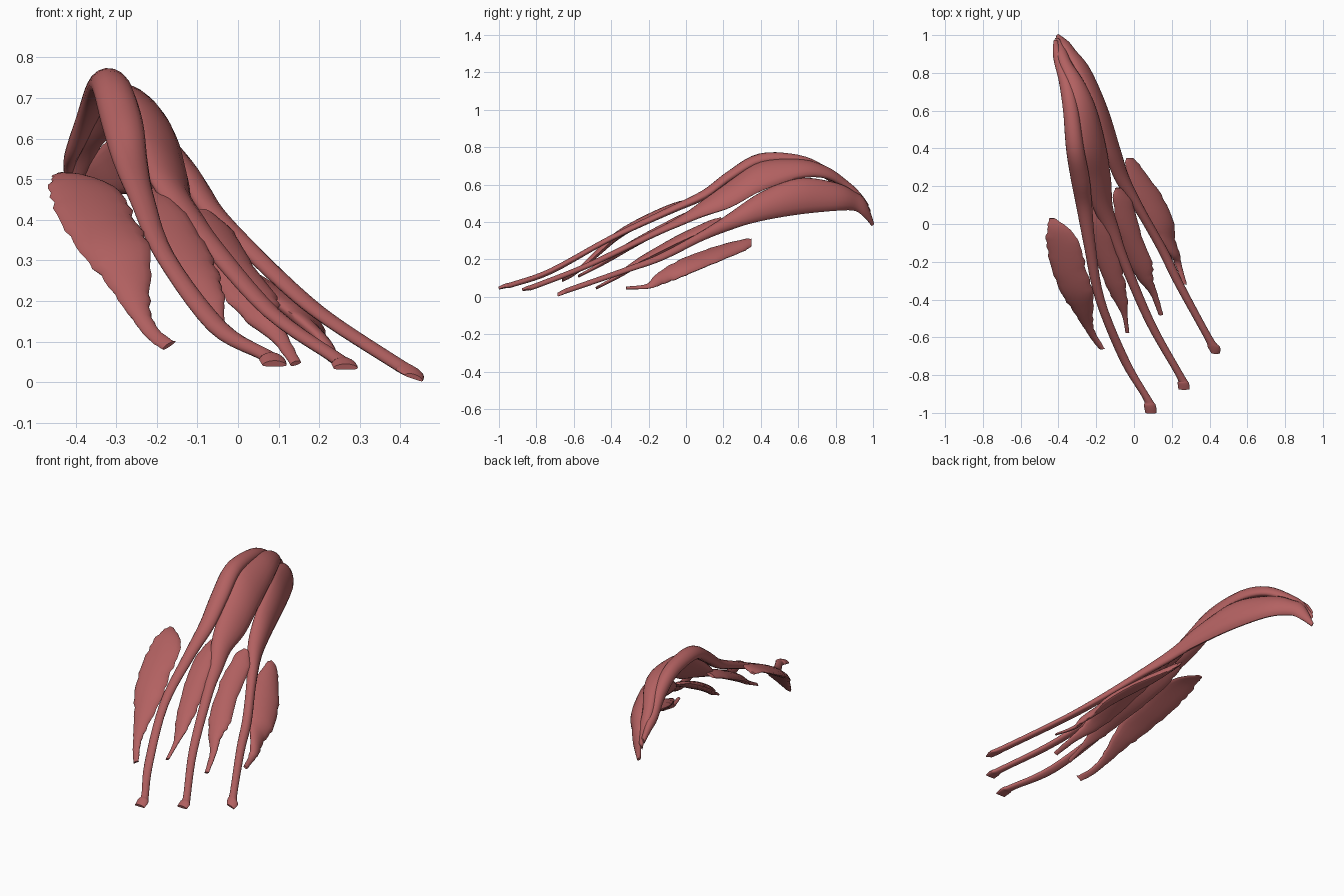
import bpy, bmesh, math, random
from mathutils import Vector

random.seed(4)
mat = bpy.data.materials.new("muscle_red")
mat.diffuse_color = (0.45, 0.12, 0.12, 1)


def spline(rows, steps):
    """Catmull-Rom resampling of station rows."""
    out = []
    n = len(rows)
    for i in range(n - 1):
        a, b, c, d = rows[max(i - 1, 0)], rows[i], rows[i + 1], rows[min(i + 2, n - 1)]
        for s in range(steps):
            t = s / steps
            out.append([0.5 * (2 * q + (r - p) * t + (2 * p - 5 * q + 4 * r - w) * t * t
                               + (3 * q - p - 3 * r + w) * t ** 3)
                        for p, q, r, w in zip(a, b, c, d)])
    out.append(list(rows[-1]))
    return out


def strap(name, rows, bow=0.0, ragged=0.0, steps=5, sides=16):
    """Loft a flattened strap; row = y, left x, left z, right x, right z, thickness."""
    st = spline(rows, steps)
    mids = [Vector(((r[1] + r[3]) / 2, r[0], (r[2] + r[4]) / 2)) for r in st]
    bm = bmesh.new()
    rings = []
    for i, r in enumerate(st):
        tan = mids[min(i + 1, len(st) - 1)] - mids[max(i - 1, 0)]
        half = Vector((r[3] - r[1], 0, r[4] - r[2])) / 2
        nrm = tan.cross(half).normalized()
        # raggedness fades where the strap is narrow
        amp = ragged * min(1, half.length / 0.06)
        rough = [random.uniform(-amp, amp) for _ in range(2)]
        ring = []
        for k in range(sides):
            a = 2 * math.pi * k / sides
            u, v = math.cos(a), math.sin(a)
            edge = half.normalized() * (rough[u > 0] * u * abs(u))
            p = mids[i] + half * u + edge
            p += nrm * (v * r[5] / 2 + bow * half.length * (1 - u * u))
            ring.append(bm.verts.new(p))
        rings.append(ring)
    for a, b in zip(rings, rings[1:]):
        for k in range(sides):
            j = (k + 1) % sides
            bm.faces.new((a[k], a[j], b[j], b[k]))
    bm.faces.new(rings[0])
    bm.faces.new(rings[-1][::-1])
    bmesh.ops.recalc_face_normals(bm, faces=bm.faces)
    me = bpy.data.meshes.new(name)
    bm.to_mesh(me)
    bm.free()
    ob = bpy.data.objects.new(name, me)
    bpy.context.collection.objects.link(ob)
    me.materials.append(mat)
    bpy.ops.object.select_all(action='DESELECT')
    ob.select_set(True)
    bpy.context.view_layer.objects.active = ob
    bpy.ops.object.shade_smooth_by_angle(angle=math.radians(50))
    return ob


# Long muscles: fleshy belly at the back, thin tendon flaring at the toe
strap("inner_long_muscle", [
    (.97, -.42, .47, -.405, .50, .02), (.92, -.425, .52, -.395, .56, .03),
    (.85, -.415, .555, -.375, .61, .04), (.74, -.392, .64, -.33, .69, .05),
    (.60, -.375, .71, -.295, .735, .06), (.40, -.36, .725, -.265, .73, .065),
    (.24, -.335, .63, -.235, .645, .06), (.10, -.307, .54, -.222, .54, .05),
    (-.10, -.268, .45, -.205, .45, .038), (-.40, -.205, .31, -.155, .31, .03),
    (-.72, -.075, .13, -.025, .14, .03), (-.92, .045, .065, .09, .065, .028),
    (-.96, .052, .055, .115, .055, .025), (-1.0, .06, .042, .12, .042, .015)], bow=.15)

strap("middle_long_muscle", [
    (.98, -.415, .44, -.395, .47, .02), (.92, -.41, .55, -.36, .53, .03),
    (.85, -.395, .61, -.33, .59, .04), (.74, -.35, .69, -.26, .64, .05),
    (.60, -.32, .73, -.20, .635, .06), (.40, -.285, .72, -.15, .565, .055),
    (.24, -.255, .62, -.125, .48, .055), (.10, -.222, .515, -.115, .435, .05),
    (-.02, -.165, .425, -.08, .39, .042),
    (-.18, -.09, .335, -.03, .325, .035), (-.52, .06, .17, .11, .165, .03),
    (-.80, .22, .06, .265, .055, .028), (-.84, .23, .045, .29, .045, .025),
    (-.875, .235, .035, .295, .035, .015)], bow=.1)

strap("outer_long_muscle", [
    (.995, -.412, .40, -.40, .38, .02), (.95, -.385, .52, -.35, .43, .035),
    (.90, -.355, .56, -.315, .46, .045), (.80, -.30, .61, -.24, .46, .055),
    (.60, -.22, .635, -.16, .44, .065), (.40, -.155, .56, -.09, .405, .06),
    (.24, -.10, .45, -.03, .36, .055), (.08, .0, .34, .055, .30, .042),
    (-.13, .12, .22, .175, .20, .035), (-.32, .215, .145, .265, .135, .03),
    (-.60, .37, .045, .415, .04, .028), (-.65, .39, .03, .455, .018, .022),
    (-.685, .41, .018, .455, .003, .012)], bow=.15)

# Short leaf-shaped muscles between the long bones
strap("short_muscle_1", [
    (.03, -.45, .51, -.42, .51, .012), (-.03, -.46, .50, -.34, .495, .02),
    (-.12, -.46, .455, -.285, .46, .03), (-.25, -.43, .385, -.25, .395, .04),
    (-.36, -.385, .32, -.22, .33, .04), (-.45, -.33, .25, -.215, .25, .035),
    (-.54, -.27, .17, -.215, .17, .025), (-.61, -.225, .11, -.185, .12, .018),
    (-.66, -.185, .08, -.155, .10, .01)], bow=.08, ragged=.006)

strap("short_muscle_2", [
    (.10, -.245, .46, -.20, .475, .015), (.0, -.25, .42, -.15, .44, .03),
    (-.15, -.22, .345, -.09, .355, .04), (-.30, -.16, .265, -.05, .27, .04),
    (-.40, -.11, .20, -.035, .215, .03), (-.48, -.065, .155, -.035, .165, .02),
    (-.575, -.045, .105, -.025, .115, .012)], bow=.08, ragged=.005)

strap("short_muscle_3", [
    (.19, -.10, .42, -.07, .42, .012), (.12, -.11, .40, -.01, .365, .025),
    (-.03, -.09, .32, .03, .295, .04), (-.20, -.035, .215, .095, .21, .04),
    (-.29, .02, .15, .10, .165, .035), (-.37, .085, .10, .125, .11, .022),
    (-.48, .13, .042, .155, .05, .012)], bow=.08, ragged=.005)

strap("short_muscle_4", [
    (.35, -.04, .31, -.005, .27, .012), (.30, -.045, .305, .04, .24, .03),
    (.16, -.01, .265, .14, .185, .04), (.02, .065, .215, .21, .125, .045),
    (-.08, .13, .17, .215, .085, .04), (-.16, .19, .12, .24, .055, .03),
    (-.21, .215, .065, .25, .045, .02), (-.32, .26, .052, .28, .042, .012)],
    bow=.1, ragged=.005)
